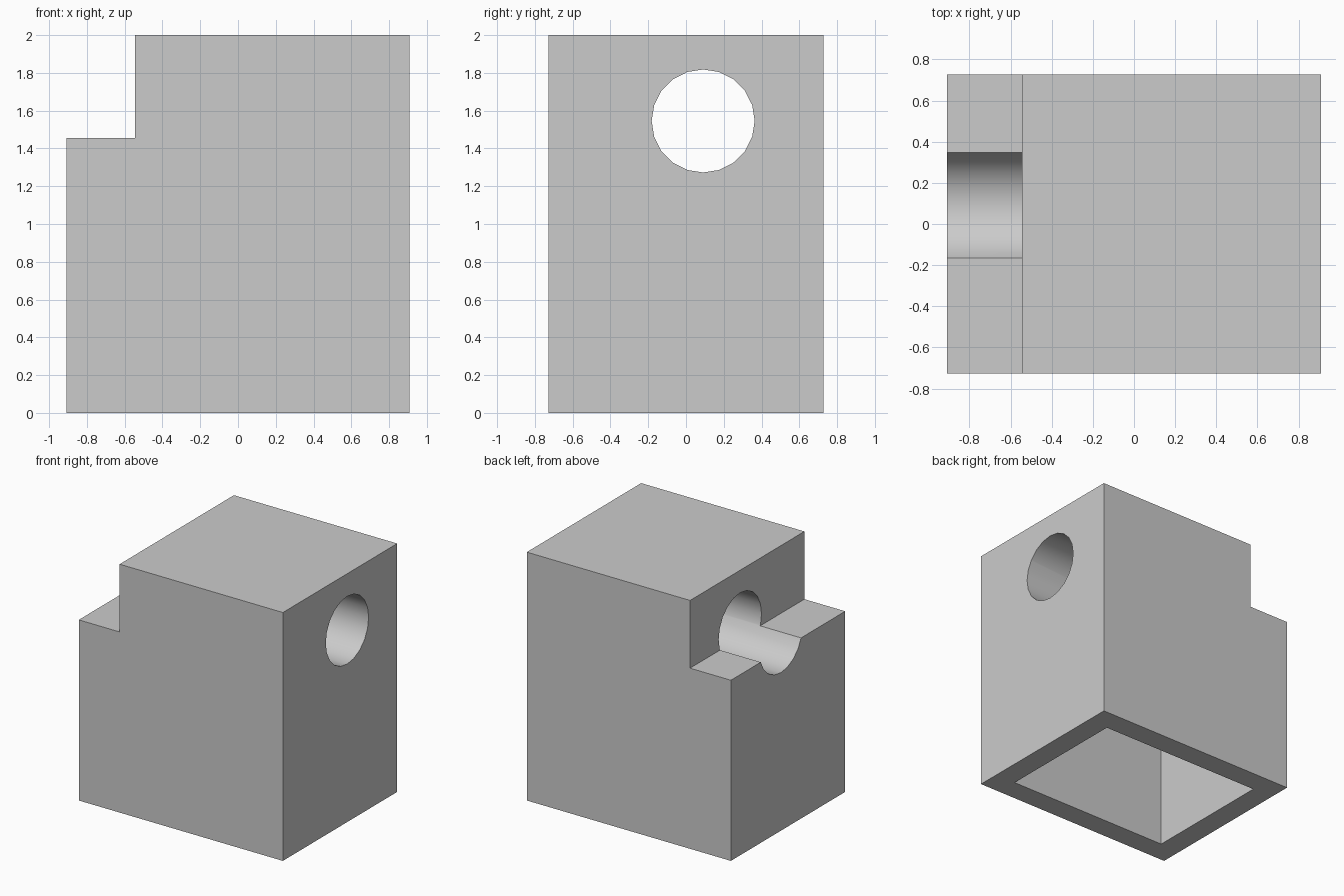
import bpy, bmesh, math
from mathutils import Matrix, Vector

U = 1 / 11  # design unit: the block is 20 x 16 x 22 units

cube = bpy.data.objects.get("Cube")
if cube:
    bpy.data.objects.remove(cube, do_unlink=True)

grey = bpy.data.materials.new("light grey")
grey.use_nodes = True
colour = (0.6, 0.6, 0.6, 1)
grey.diffuse_color = colour
grey.node_tree.nodes["Principled BSDF"].inputs["Base Color"].default_value = colour


def make_object(name, bm):
    bmesh.ops.recalc_face_normals(bm, faces=bm.faces)
    mesh = bpy.data.meshes.new(name)
    bm.to_mesh(mesh)
    bm.free()
    mesh.materials.append(grey)
    obj = bpy.data.objects.new(name, mesh)
    bpy.context.collection.objects.link(obj)
    return obj


def cut(target, cutter):
    cutter.hide_render = True
    mod = target.modifiers.new(cutter.name, "BOOLEAN")
    mod.operation = "DIFFERENCE"
    mod.solver = "EXACT"
    mod.object = cutter
    bpy.ops.object.modifier_apply(modifier=mod.name)
    bpy.data.objects.remove(cutter, do_unlink=True)


# Block with a stepped upper corner: side profile extruded along y
profile = [(-10, 0), (10, 0), (10, 22), (-6, 22), (-6, 16), (-10, 16)]
bm = bmesh.new()
face = bm.faces.new([bm.verts.new(Vector((x, -8, z)) * U) for x, z in profile])
side = bmesh.ops.extrude_face_region(bm, geom=[face])["geom"]
bmesh.ops.translate(bm, vec=(0, 16 * U, 0),
                    verts=[v for v in side if isinstance(v, bmesh.types.BMVert)])
block = make_object("stepped_block", bm)
bpy.context.view_layer.objects.active = block
block.select_set(True)

# Rectangular pocket, open at the bottom
bm = bmesh.new()
bmesh.ops.create_cube(bm, size=1, matrix=Matrix.Translation((0, 0, 5 * U))
                      @ Matrix.Diagonal((16 * U, 12 * U, 14 * U, 1)))
cut(block, make_object("pocket_cutter", bm))

# Round bore running through the block along x
bm = bmesh.new()
bmesh.ops.create_cone(bm, cap_ends=True, segments=20, radius1=3 * U, radius2=3 * U,
                      depth=24 * U, matrix=Matrix.Translation((0, U, 17 * U))
                      @ Matrix.Rotation(math.pi / 2, 4, "Y"))
cut(block, make_object("bore_cutter", bm))

# Smooth bore wall, crisp edges elsewhere
bpy.ops.object.shade_smooth_by_angle(angle=math.radians(30))
